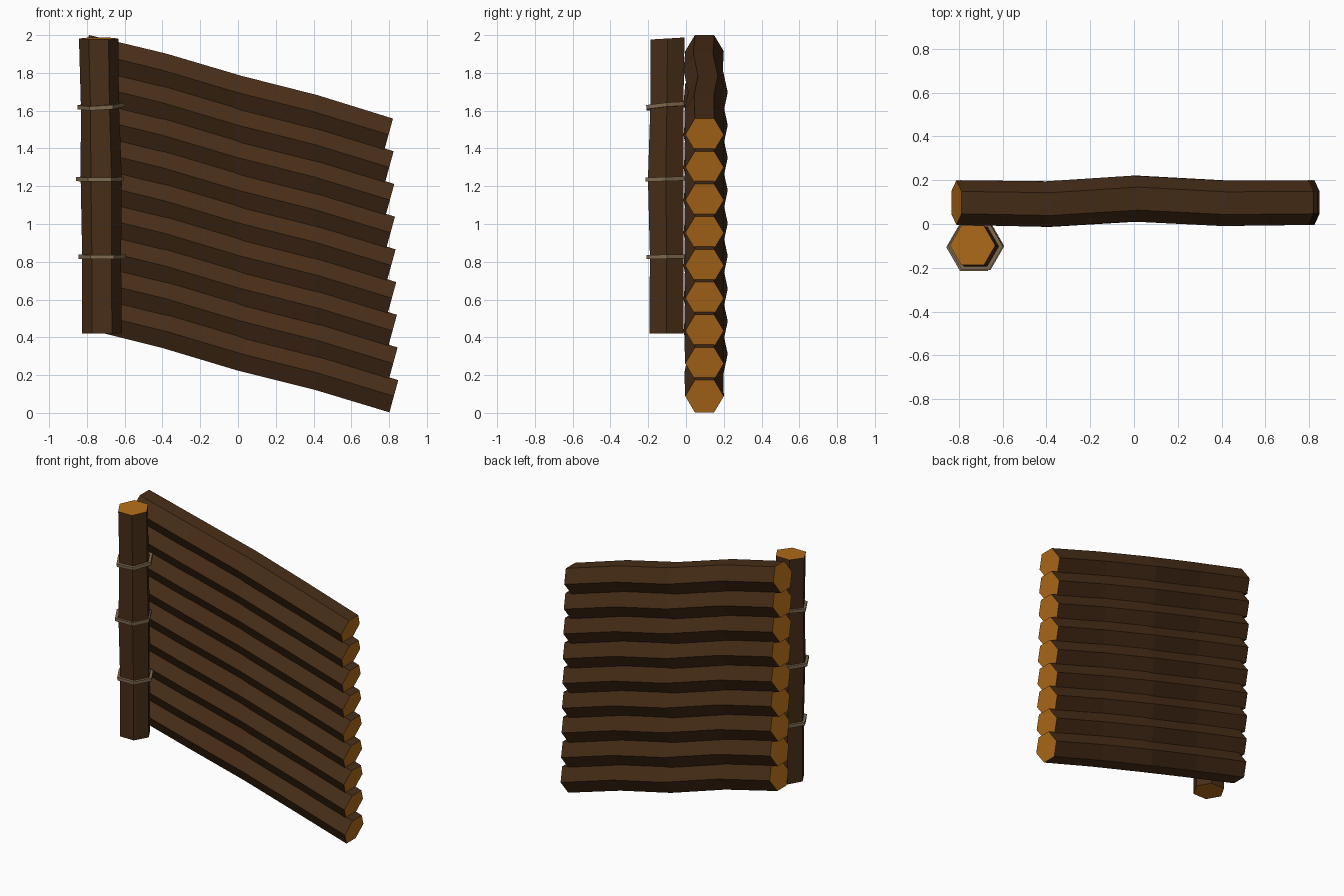
import bpy, bmesh, math
from mathutils import Vector, Matrix

if "Cube" in bpy.data.objects:
    bpy.data.objects.remove(bpy.data.objects["Cube"])


def material(name, rgb):
    m = bpy.data.materials.new(name)
    m.diffuse_color = (*rgb, 1)
    m.use_nodes = True
    m.node_tree.nodes["Principled BSDF"].inputs["Base Color"].default_value = m.diffuse_color
    return m


bark = material("bark", (0.065, 0.027, 0.009))
cut_wood = material("cut_wood", (0.45, 0.15, 0.01))
cord = material("cord", (0.22, 0.15, 0.08))


def finish(name, bm, mats):
    bmesh.ops.recalc_face_normals(bm, faces=bm.faces[:])
    mesh = bpy.data.meshes.new(name)
    bm.to_mesh(mesh)
    bm.free()
    for m in mats:
        mesh.materials.append(m)
    obj = bpy.data.objects.new(name, mesh)
    bpy.context.collection.objects.link(obj)
    return obj


def hex_ring(bm, centre, u, v, r):
    return [bm.verts.new(Vector(centre) + r * (math.cos(i * math.pi / 3) * u
                                               + math.sin(i * math.pi / 3) * v))
            for i in range(6)]


def bridge(bm, a, b):
    for i in range(6):
        j = (i + 1) % 6
        bm.faces.new((a[i], a[j], b[j], b[i]))


def hex_log(name, sections, u, v, end_lift=0.0):
    """Six-sided log through (centre, radius) sections with cut-wood ends."""
    bm = bmesh.new()
    rings = [hex_ring(bm, c, u, v, r) for c, r in sections]
    for a, b in zip(rings, rings[1:]):
        bridge(bm, a, b)
    for ring in (rings[0], rings[-1]):
        bm.faces.new(ring).material_index = 1
    # slightly slanted saw cut on the last end
    for vert in rings[-1]:
        vert.co.z += end_lift * (vert.co.y - sections[-1][0][1])
    return finish(name, bm, [bark, cut_wood])


# Wall of nine sloping logs, each with the same gentle bends
left, right = Vector((-0.812, 0, 1.915)), Vector((0.797, 0, 1.473))
axis = (right - left).normalized()
normal = Vector((-axis.z, 0, axis.x))
step = Vector((0.0035, 0, -0.1731))
bends = [(0, 0.098, 0, 0.102), (0.25, 0.091, 0.012, 0.104),
         (0.5, 0.116, 0.003, 0.105), (0.75, 0.095, 0.012, 0.104),
         (1, 0.098, 0, 0.102)]
for n in range(9):
    sections = [(left.lerp(right, t) + step * n + Vector((0, y, 0)) + normal * lift, r)
                for t, y, lift, r in bends]
    hex_log(f"wall_log_{n + 1}", sections, Vector((0, 1, 0)), normal)

# Upright post in front of the high end
post = [((-0.720, -0.103, 0.42), 0.105), ((-0.722, -0.102, 0.83), 0.103),
        ((-0.724, -0.107, 1.24), 0.109), ((-0.731, -0.101, 1.63), 0.101),
        ((-0.738, -0.098, 1.982), 0.104)]
hex_log("post", post, Vector((1, 0, 0)), Vector((0, 1, 0)), 0.06)


# Rope bindings around the post
def rope(name, centre, tilt_x, tilt_y):
    bm = bmesh.new()
    u, v = Vector((1, 0, 0)), Vector((0, 1, 0))
    profile = [(0.106, -0.011), (0.126, -0.011), (0.126, 0.011), (0.106, 0.011)]
    rings = [hex_ring(bm, (0, 0, z), u, v, r) for r, z in profile]
    for i in range(4):
        bridge(bm, rings[i], rings[(i + 1) % 4])
    obj = finish(name, bm, [cord])
    obj.matrix_world = (Matrix.Translation(centre) @ Matrix.Rotation(tilt_x, 4, 'X')
                        @ Matrix.Rotation(tilt_y, 4, 'Y'))


rope("rope_top", (-0.724, -0.101, 1.625), 0.09, -0.06)
rope("rope_middle", (-0.732, -0.106, 1.238), 0.03, 0.0)
rope("rope_bottom", (-0.719, -0.101, 0.827), 0.02, 0.0)
